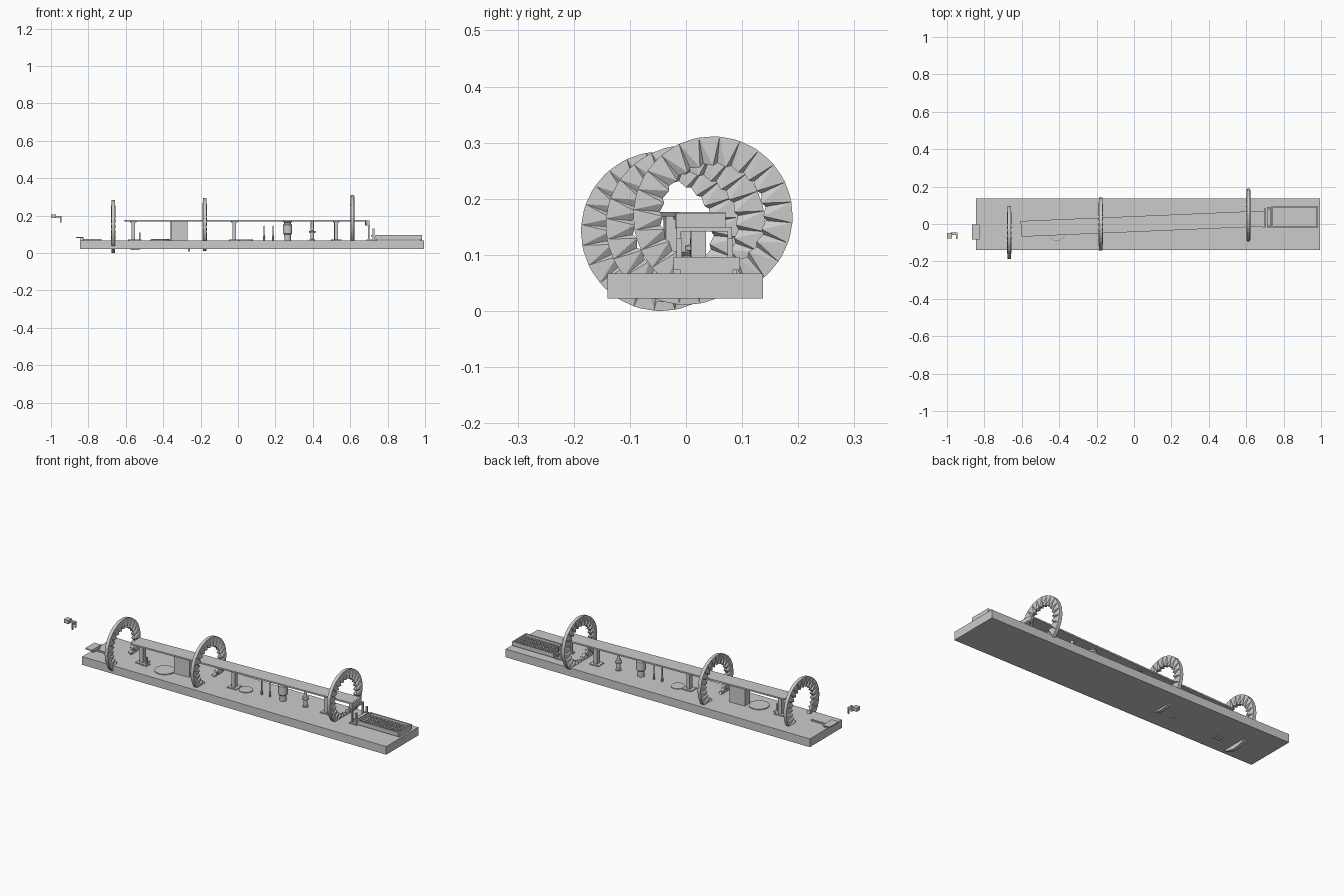
import bpy, bmesh
from math import sin, cos, pi, atan


def beam_y(x):
    return -0.026 + (x + 0.6) * 0.0425


def mesh_object(name, verts, faces):
    me = bpy.data.meshes.new(name)
    me.from_pydata(verts, [], faces)
    bm = bmesh.new()
    bm.from_mesh(me)
    bmesh.ops.recalc_face_normals(bm, faces=bm.faces)
    bm.to_mesh(me)
    bm.free()
    ob = bpy.data.objects.new(name, me)
    bpy.context.collection.objects.link(ob)
    return ob


def box(name, x0, x1, y0, y1, z0, z1, turn=0):
    hx, hy, hz = (x1 - x0) / 2, (y1 - y0) / 2, (z1 - z0) / 2
    v = [(sx * hx, sy * hy, sz * hz) for sx in (-1, 1) for sy in (-1, 1) for sz in (-1, 1)]
    f = [(0, 1, 3, 2), (4, 6, 7, 5), (0, 4, 5, 1), (2, 3, 7, 6), (0, 2, 6, 4), (1, 5, 7, 3)]
    ob = mesh_object(name, v, f)
    ob.location = ((x0 + x1) / 2, (y0 + y1) / 2, (z0 + z1) / 2)
    ob.rotation_euler.z = turn
    return ob


def lathe(name, x, y, profile, n=16):
    """Closed solid of revolution from (radius, z) pairs."""
    v = [(x + r * cos(2 * pi * i / n), y + r * sin(2 * pi * i / n), z)
         for r, z in profile for i in range(n)]
    f = [(k * n + i, k * n + (i + 1) % n, (k + 1) * n + (i + 1) % n, (k + 1) * n + i)
         for k in range(len(profile) - 1) for i in range(n)]
    f += [tuple(range(n)), tuple(range((len(profile) - 1) * n, len(profile) * n))]
    return mesh_object(name, v, f)


def pleated_ring(name, x, y, z, r_out=0.142, r_in=0.09, n=24):
    """Annulus with a plain rim and saw-tooth pleats on both sides."""
    v, f = [], []
    m = 2 * n
    for i in range(m):
        a = 2 * pi * (i // 2 + (0.68 if i % 2 else 0)) / n
        h = 0.003 if i % 2 else 0.012
        ri = r_in + (0.005 if i % 2 else 0)
        for r, dx in ((r_out, 0.009), (ri, h), (ri, -h), (r_out, -0.009)):
            v.append((x + dx, y + r * cos(a), z + r * sin(a)))
    for i in range(m):
        a, b = i * 4, (i + 1) % m * 4
        for k in (0, 2):
            o, q = (0, 1) if k == 0 else (3, 2)
            if i % 2:
                f += [(a + o, a + q, b + q), (a + o, b + q, b + o)]
            else:
                f += [(a + o, a + q, b + o), (a + q, b + q, b + o)]
        f += [(a + 1, a + 2, b + 2, b + 1), (a + 3, a, b, b + 3)]
    return mesh_object(name, v, f)


# base slab
box("base_slab", -0.845, 0.995, -0.14, 0.137, 0.022, 0.067)

# three large rings
for i, (x, y, z) in enumerate([(-0.667, -0.045, 0.142), (-0.178, -0.001, 0.153), (0.612, 0.048, 0.169)]):
    pleated_ring(f"ring_{i + 1}", x, y, z)

# slanted beam and its turned-down end
slope = atan(0.0425)
box("beam", -0.605, 0.69, beam_y(0.0425) - 0.042, beam_y(0.0425) + 0.042, 0.168, 0.176, slope)
box("beam_end_lip", 0.682, 0.70, -0.018, 0.07, 0.147, 0.175, slope)

# beam supports with foot and cap plates
for i, x in enumerate((-0.56, -0.02, 0.525)):
    y = beam_y(x)
    box(f"pillar_{i + 1}", x - 0.01, x + 0.01, y - 0.013, y + 0.013, 0.067, 0.169, slope)
    box(f"pillar_foot_{i + 1}", x - 0.027, x + 0.027, y - 0.025, y + 0.025, 0.067, 0.072, slope)
    box(f"pillar_cap_{i + 1}", x - 0.016, x + 0.016, y - 0.02, y + 0.02, 0.163, 0.169, slope)
box("support_block", -0.36, -0.27, -0.038, 0.008, 0.067, 0.17, slope)

# flat discs on the base
lathe("large_disc", -0.415, -0.04, [(0.052, 0.067), (0.052, 0.072), (0.047, 0.074)], 14)
lathe("small_disc", 0.045, 0.005, [(0.036, 0.067), (0.036, 0.071), (0.032, 0.073)], 14)

# slim pins
for i, x in enumerate((0.14, 0.188)):
    lathe(f"pin_{i + 1}", x, beam_y(x), [(0.005, 0.067), (0.006, 0.085), (0.003, 0.1), (0.003, 0.142), (0.001, 0.147)], 8)

# turned vessels under the beam
lathe("vessel", 0.265, beam_y(0.265),
      [(0.017, 0.067), (0.018, 0.098), (0.025, 0.105), (0.025, 0.15), (0.019, 0.156), (0.019, 0.164), (0.024, 0.166), (0.024, 0.172)])
lathe("valve", 0.397, beam_y(0.397),
      [(0.015, 0.067), (0.015, 0.072), (0.009, 0.074), (0.009, 0.106), (0.018, 0.108), (0.018, 0.116), (0.009, 0.119), (0.008, 0.169)])

# small post, and bits emerging under the base
box("small_post", -0.53, -0.522, -0.045, -0.033, 0.067, 0.11)
box("small_post_foot", -0.555, -0.515, -0.055, -0.02, 0.067, 0.071)
box("underside_plate", -0.575, -0.525, -0.055, -0.03, 0.016, 0.023)
lathe("underside_spike", -0.262, -0.02, [(0.006, 0.024), (0.005, 0.018), (0.001, 0.005)], 8)

# tray on the right
box("tray_floor", 0.735, 0.985, -0.022, 0.096, 0.073, 0.082)
for s, y in (("front", -0.022), ("back", 0.088)):
    box(f"tray_wall_{s}", 0.735, 0.985, y, y + 0.008, 0.078, 0.096)
for s, x in (("left", 0.735), ("right", 0.977)):
    box(f"tray_wall_{s}", x, x + 0.008, -0.022, 0.096, 0.078, 0.096)
    box(f"tray_foot_{s}", x, x + 0.008, -0.01, 0.084, 0.067, 0.074)
for i in range(10):
    for j in range(4):
        x, y = 0.762 + i * 0.022, 0.001 + j * 0.024
        box("tray_bump", x - 0.006, x + 0.006, y - 0.007, y + 0.007, 0.082, 0.088)

# gate between beam and tray
for i, y in enumerate((-0.013, 0.078)):
    box(f"gate_post_{i + 1}", 0.696, 0.704, y - 0.004, y + 0.004, 0.067, 0.15)
    box(f"gate_short_post_{i + 1}", 0.72, 0.729, y - 0.004, y + 0.006, 0.067, 0.13)
    box(f"gate_foot_{i + 1}", 0.688, 0.735, y - 0.01, y + 0.012, 0.067, 0.073)
box("gate_crossbar", 0.695, 0.705, -0.017, 0.082, 0.142, 0.15)
box("gate_roller", 0.712, 0.73, -0.02, 0.09, 0.088, 0.096)

# step plate on the left end
step = box("step_plate", -0.867, -0.825, -0.082, -0.003, 0.079, 0.085)
box("step_arm", -0.83, -0.73, -0.049, -0.04, 0.067, 0.074)
box("step_riser", -0.842, -0.825, -0.07, -0.015, 0.066, 0.08)

# detached hook piece
box("hook_block", -1.0, -0.972, -0.077, -0.048, 0.186, 0.206)
box("hook_arm", -0.98, -0.945, -0.06, -0.046, 0.19, 0.197)
for i, y in enumerate((-0.08, -0.052)):
    box(f"hook_leg_{i + 1}", -0.952, -0.945, y, y + 0.006, 0.163, 0.194)
box("hook_bar", -0.952, -0.945, -0.08, -0.046, 0.187, 0.197)
